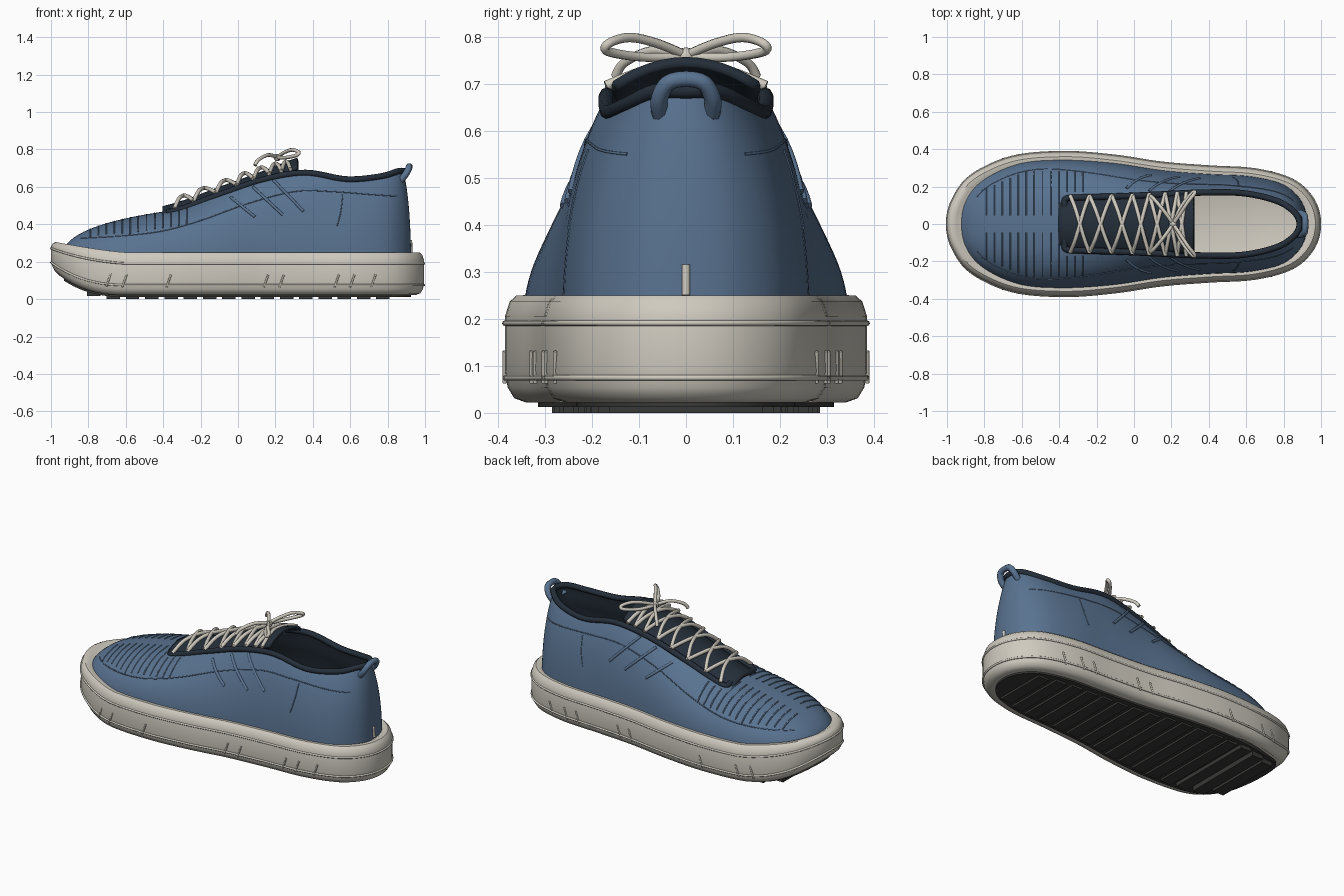
import bpy, bmesh, math
from mathutils import Vector
from mathutils.bvhtree import BVHTree

if "Cube" in bpy.data.objects:
    bpy.data.objects.remove(bpy.data.objects["Cube"])


def material(name, rgb):
    m = bpy.data.materials.new(name)
    m.diffuse_color = (*rgb, 1)
    m.use_nodes = True
    m.node_tree.nodes["Principled BSDF"].inputs["Base Color"].default_value = m.diffuse_color
    return m


BLUE = material("blue_knit", (0.10, 0.17, 0.28))
NAVY = material("navy_lining", (0.018, 0.028, 0.042))
CREAM = material("cream_foam", (0.62, 0.59, 0.52))
BLACK = material("dark_rubber", (0.04, 0.04, 0.038))


def spline(keys, n=6, closed=False):
    """Catmull-Rom curve through the keys."""
    k = [Vector(p) for p in keys]
    out, m = [], len(k)
    for i in range(m if closed else m - 1):
        if closed:
            a, b, c, d = (k[(i + j) % m] for j in (-1, 0, 1, 2))
        else:
            a, b, c, d = k[max(i - 1, 0)], k[i], k[i + 1], k[min(i + 2, m - 1)]
        for s in range(n):
            t = s / n
            out.append(0.5 * (2 * b + (c - a) * t + (2 * a - 5 * b + 4 * c - d) * t * t
                              + (3 * b - a - 3 * c + d) * t ** 3))
    return out if closed else out + [k[-1]]


def ring(half):
    """Closed outline from a toe-to-heel half, mirrored across y."""
    return spline(half + [(p[0], -p[1], p[2]) for p in half[-2:0:-1]], 6, True)


def inset(loop, d):
    n, out = len(loop), []
    for i, p in enumerate(loop):
        t = loop[(i + 1) % n] - loop[i - 1]
        out.append(p + Vector((t.y, -t.x, 0)).normalized() * d)
    return out


def loft(name, rings, mat, caps=False, closed=True):
    bm = bmesh.new()
    rows = [[bm.verts.new(p) for p in r] for r in rings]
    n = len(rows[0])
    for a, b in zip(rows, rows[1:]):
        for i in range(n if closed else n - 1):
            j = (i + 1) % n
            bm.faces.new((a[i], a[j], b[j], b[i]))
    if caps:
        bm.faces.new(rows[0])
        bm.faces.new(rows[-1])
    bmesh.ops.recalc_face_normals(bm, faces=bm.faces)
    me = bpy.data.meshes.new(name)
    bm.to_mesh(me)
    bm.free()
    ob = bpy.data.objects.new(name, me)
    bpy.context.collection.objects.link(ob)
    me.materials.append(mat)
    bpy.ops.object.select_all(action='DESELECT')
    ob.select_set(True)
    bpy.context.view_layer.objects.active = ob
    bpy.ops.object.shade_smooth_by_angle(angle=math.radians(40))
    return ob


def tubes(name, paths, radius, mat, closed=False):
    cu = bpy.data.curves.new(name, 'CURVE')
    cu.dimensions = '3D'
    cu.bevel_depth, cu.bevel_resolution, cu.use_fill_caps = radius, 2, True
    for path in paths:
        sp = cu.splines.new('POLY')
        sp.points.add(len(path) - 1)
        for q, p in zip(sp.points, path):
            q.co = (*p, 1)
        sp.use_cyclic_u = closed
    cu.materials.append(mat)
    ob = bpy.data.objects.new(name, cu)
    bpy.context.collection.objects.link(ob)
    return ob


def flip(path):
    return [Vector((p[0], -p[1], p[2])) for p in path]


# Midsole: outline lofted upward with a rising toe
def sole_z(x, f):
    toe = max(0, (-0.6 - x) / 0.4)
    lo = 0.022 + 0.14 * toe ** 2.5
    hi = 0.25 + 0.06 * toe ** 1.3
    return lo + (hi - lo) * f


sole_line = ring([(-1, 0, 0), (-.97, .13, 0), (-.87, .26, 0), (-.65, .36, 0), (-.37, .385, 0), (-.1, .365, 0),
                  (.15, .328, 0), (.4, .308, 0), (.65, .292, 0), (.85, .235, 0), (.96, .13, 0), (.995, 0, 0)])


def sole_ring(d, f):
    return [Vector((p.x, p.y, sole_z(p.x, f))) for p in inset(sole_line, -d)]


if abs(sole_ring(0.05, 0)[0].x) > 1:      # keep insets pointing inward
    sole_line.reverse()
loft("midsole", [sole_ring(d, f) for d, f in ((.045, 0), (.02, .04), (.006, .14), (0, .3), (0, .8),
                                             (.01, .94), (.025, 1), (.05, 1), (.075, .94))], CREAM, caps=True)
tubes("midsole_ridges", [sole_ring(0, .74), sole_ring(.001, .23)], .006, CREAM, True)

# Short slanted ticks on the midsole sides
ticks = []
for x in (-.69, -.59, -.39, .13, .23, .53, .62, .71):
    p = min((q for q in sole_line if q.y > 0), key=lambda q: abs(q.x - x))
    path = [Vector((p.x - .012, p.y, sole_z(p.x, .14) + .01)), Vector((p.x + .012, p.y, sole_z(p.x, .48)))]
    ticks += [path, flip(path)]
tubes("midsole_ticks", ticks, .005, CREAM)

# Outsole plate with cross ribs
plate = inset(sole_line, -.07)
loft("outsole", [[Vector((p.x, p.y, sole_z(p.x, 0) + dz)) for p in plate] for dz in (.01, -.01)], BLACK, caps=True)
for i in range(16):
    x = -.77 + i * .103
    w = min((q for q in plate if q.y > 0), key=lambda q: abs(q.x - x)).y - .03
    z0 = sole_z(x, 0) - .022
    loft("outsole_rib", [[Vector((x + sx * .036, sy * w, z)) for sx, sy in ((-1, -1), (1, -1), (1, 1), (-1, 1))]
                         for z in (z0, z0 + .03)], BLACK, caps=True)

# Upper: bulged loft from the base outline to the opening
base = ring([(-.93, 0, .27), (-.905, .13, .265), (-.81, .24, .25), (-.61, .325, .24), (-.37, .343, .24),
             (-.1, .325, .24), (.15, .287, .24), (.4, .267, .24), (.62, .255, .24), (.8, .21, .24),
             (.9, .115, .24), (.925, 0, .24)])
rim = ring([(-.37, 0, .472), (-.37, .05, .471), (-.37, .1, .468), (-.362, .135, .466), (-.28, .142, .49),
            (-.08, .148, .565), (.14, .158, .64), (.36, .168, .675), (.58, .165, .64), (.76, .125, .655),
            (.855, .065, .683), (.885, 0, .685)])


def wall(t, shrink=0.0):
    out = []
    for b, r in zip(base, rim):
        c = b.lerp(r, .1)
        c.z = b.z + .65 * (r.z - b.z)
        p = b * (1 - t) ** 2 + c * (2 * t * (1 - t)) + r * t * t
        k = min(1, (1 - t) * 4) * shrink
        out.append(Vector((.3 + (p.x - .3) * (1 - k * .5), p.y * (1 - k), p.z - k * .15)))
    return out


upper = loft("upper", [wall(i / 16) for i in range(17)], BLUE)
loft("lining", [wall(i / 12, .1) for i in range(13)], NAVY)
tubes("collar", [rim], .017, NAVY, True)

# Tongue: arched sheet under the laces
rows = []
for x, w, z in spline([(-.4, .13, .465), (-.28, .135, .50), (-.08, .142, .575), (.14, .15, .655), (.25, .155, .70),
                       (.32, .15, .725)], 4):
    rows.append([Vector((x, w * s / 6, z + .022 - .05 * (s / 6) ** 2)) for s in range(-6, 7)])
tongue = loft("tongue", rows, NAVY, closed=False)
sol = tongue.modifiers.new("thickness", 'SOLIDIFY')
sol.thickness = .02
sol.offset = 0

# Surface lookups for the stitched details
bvh = BVHTree.FromPolygons([v.co for v in upper.data.vertices], [p.vertices for p in upper.data.polygons])


def on_top(x, y):
    return bvh.ray_cast(Vector((x, y, 2)), Vector((0, 0, -1)))[0]


def on_side(x, z):
    return bvh.ray_cast(Vector((x, 2, z)), Vector((0, -1, 0)))[0]


def both(paths):
    return [q for p in paths for q in (p, flip(p))]


# Knit ribs across the toe box
ribs = []
for i in range(13):
    x = -.79 + i * .043
    y0, y1 = (.045 if x < -.39 else .17), .19 + .09 * min(1, i / 5)
    pts = [on_top(x, y0 + (y1 - y0) * s / 8) for s in range(9)]
    ribs.append([p for p in pts if p])
tubes("toe_ribs", both(ribs), .004, BLUE)

# Side cords and panel seams
cords = [((-.04, .545), (.09, .44)), ((.08, .60), (.24, .45)), ((.19, .635), (.35, .47))]
paths = [[on_side(a[0] + (b[0] - a[0]) * s / 6, a[1] + (b[1] - a[1]) * s / 6) for s in range(7)] for a, b in cords]
tubes("side_cords", both([[p for p in c if p] for c in paths]), .008, BLUE)
seams = [[(-.84, .325), (-.6, .34), (-.4, .365), (-.2, .42), (.05, .51), (.3, .575), (.5, .575), (.7, .56), (.85, .55)],
         [(.56, .56), (.55, .47), (.53, .39)]]
paths = [[on_side(p[0], p[1]) for p in spline([(*q, 0) for q in s], 5)] for s in seams]
tubes("panel_seams", both([[p for p in c if p] for c in paths]), .003, BLUE)

# Crossed laces, each running eyelet to eyelet over the tongue
top = spline([(-.34, .15, .485), (-.08, .155, .58), (.14, .165, .66), (.28, .17, .69)], 20)


def eyelet(i):
    return top[round(i * (len(top) - 1) / 7)]


laces = []
for i in range(7):
    a, b = eyelet(i), eyelet(i + 1)
    laces.append(spline([(a.x, a.y, a.z), (a.x * .75 + b.x * .25, .085, (a.z + b.z) / 2 + .035),
                         ((a.x + b.x) / 2, 0, (a.z + b.z) / 2 + .05),
                         (a.x * .25 + b.x * .75, -.085, (a.z + b.z) / 2 + .042), (b.x, -b.y, b.z + .005)], 4))
tubes("laces", both(laces), .011, CREAM)

# Bow with two loops and two loose ends
loop = spline([(.21, 0, .76), (.25, .06, .785), (.29, .12, .798), (.325, .165, .785), (.31, .165, .768),
               (.25, .09, .756), (.21, 0, .757)], 6)
end = spline([(.21, 0, .76), (.16, .07, .77), (.11, .13, .745), (.09, .15, .715)], 6)
tubes("bow", both([loop, end]), .010, CREAM)
bpy.ops.mesh.primitive_uv_sphere_add(segments=16, ring_count=8, radius=.02, location=(.21, 0, .757))
bpy.context.object.name = "bow_knot"
bpy.context.object.data.materials.append(CREAM)
bpy.ops.object.shade_smooth()

# Heel pull loop
arch = [(.865, .055, .63), (.895, .057, .665), (.912, .042, .697), (.915, .018, .708)]
tubes("pull_loop", [spline(arch + [(x, -y, z) for x, y, z in arch[::-1]], 6)], .018, BLUE)

# Small heel insert
tubes("heel_insert", [[(.925, 0, .25), (.922, 0, .315)]], .009, CREAM)
